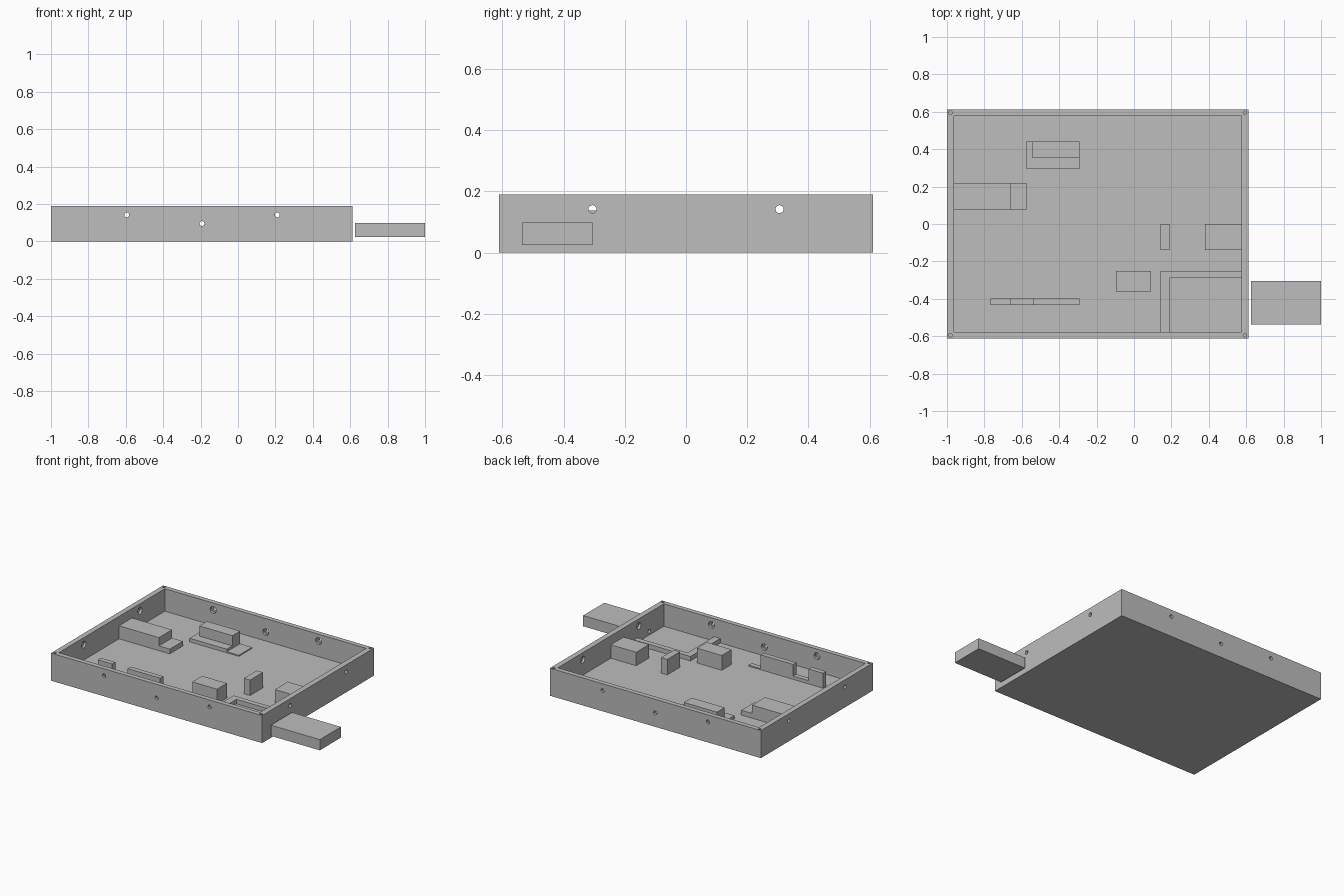
import bpy, bmesh, math
from mathutils import Matrix, Vector

if "Cube" in bpy.data.objects:
    bpy.data.objects.remove(bpy.data.objects["Cube"])

grey = bpy.data.materials.new("mid_grey")
grey.diffuse_color = (0.51, 0.51, 0.51, 1)
grey.use_nodes = True
grey.node_tree.nodes["Principled BSDF"].inputs["Base Color"].default_value = grey.diffuse_color

FLOOR, TOP = 0.035, 0.19
X0, X1, Y0 = -1.0, 0.612, 0.611          # outer walls (y is symmetric)
IX0, IX1, IY = -0.963, 0.574, 0.578      # inner walls


def add_box(bm, x0, x1, y0, y1, z0, z1):
    size = Matrix.Diagonal((x1 - x0, y1 - y0, z1 - z0, 1))
    centre = Vector(((x0 + x1) / 2, (y0 + y1) / 2, (z0 + z1) / 2))
    bmesh.ops.create_cube(bm, size=1, matrix=Matrix.Translation(centre) @ size)


def add_cylinder(bm, centre, axis, radius, length):
    rot = Vector((0, 0, 1)).rotation_difference(Vector(axis)).to_matrix().to_4x4()
    bmesh.ops.create_cone(bm, cap_ends=True, segments=24, radius1=radius, radius2=radius,
                          depth=length, matrix=Matrix.Translation(centre) @ rot)


def finish(name, bm):
    mesh = bpy.data.meshes.new(name)
    bm.to_mesh(mesh)
    bm.free()
    mesh.materials.append(grey)
    obj = bpy.data.objects.new(name, mesh)
    bpy.context.collection.objects.link(obj)
    return obj


def box(name, *bounds):
    bm = bmesh.new()
    add_box(bm, *bounds)
    return finish(name, bm)


def profile_xz(name, points, y0, y1):
    """Extrude an outline in x and z along y."""
    bm = bmesh.new()
    face = bm.faces.new([bm.verts.new((x, y0, z)) for x, z in points])
    out = bmesh.ops.extrude_face_region(bm, geom=[face])
    bmesh.ops.translate(bm, vec=(0, y1 - y0, 0),
                        verts=[v for v in out["geom"] if isinstance(v, bmesh.types.BMVert)])
    bmesh.ops.recalc_face_normals(bm, faces=bm.faces)
    return finish(name, bm)


def cut(target, cutter):
    cutter.hide_render = True
    mod = target.modifiers.new("cut", 'BOOLEAN')
    mod.operation, mod.solver, mod.object = 'DIFFERENCE', 'EXACT', cutter
    bpy.context.view_layer.objects.active = target
    bpy.ops.object.modifier_apply(modifier=mod.name)
    bpy.data.objects.remove(cutter, do_unlink=True)


# open tray
tray = box("tray", X0, X1, -Y0, Y0, 0, TOP)
cut(tray, box("cavity_cutter", IX0, IX1, -IY, IY, FLOOR, TOP + 0.1))

# wall holes with wider recess on the inside, and screw holes in the corners of the rim
holes, recesses = bmesh.new(), bmesh.new()
for s in (-1, 1):
    for x, z in ((-0.595, 0.142), (-0.193, 0.096), (0.21, 0.142)):
        add_cylinder(holes, (x, s * Y0, z), (0, 1, 0), 0.013, 0.1)
        add_cylinder(recesses, (x, s * (IY - 0.004), z), (0, 1, 0), 0.023, 0.04)
    for y in (-0.306, 0.306):
        for outer, inner in ((X0, IX0 + 0.004), (X1, IX1 - 0.004)):
            if s == 1:
                add_cylinder(holes, (outer, y, 0.142), (1, 0, 0), 0.013, 0.1)
                add_cylinder(recesses, (inner, y, 0.142), (1, 0, 0), 0.023, 0.04)
    for x in (-0.981, 0.593):
        add_cylinder(holes, (x, s * 0.595, TOP), (0, 0, 1), 0.009, 0.1)
# small cable hole behind the plug block
add_cylinder(holes, (X1, -0.42, 0.06), (1, 0, 0), 0.013, 0.1)
cut(tray, finish("recess_cutter", recesses))
cut(tray, finish("hole_cutter", holes))

B = FLOOR - 0.005                         # parts sink slightly into the floor

# stepped block against the left wall
profile_xz("left_stepped_block", [(IX0 - 0.005, B), (-0.575, B), (-0.575, 0.068),
           (-0.658, 0.068), (-0.658, 0.125), (IX0 - 0.005, 0.125)], 0.078, 0.22)

# rear block on a low base with a thin tongue
box("rear_base", -0.576, -0.292, 0.295, 0.44, B, 0.06)
box("rear_block", -0.545, -0.292, 0.356, 0.44, 0.055, 0.13)
box("rear_tongue", -0.292, -0.2, 0.295, 0.44, B, 0.043)

# notched low wall near the front, with a thin tongue
profile_xz("front_notched_wall", [(-0.767, B), (-0.292, B), (-0.292, 0.138), (-0.54, 0.138),
           (-0.54, 0.058), (-0.658, 0.058), (-0.658, 0.138), (-0.767, 0.138)], -0.432, -0.398)
box("front_tongue", -0.292, -0.2, -0.432, -0.398, B, 0.043)

# free-standing blocks
box("centre_block", -0.097, 0.092, -0.36, -0.252, B, 0.137)
box("upright_plate", 0.143, 0.19, -0.14, 0.0, B, 0.142)
box("right_wall_block", 0.38, IX1 + 0.005, -0.14, 0.0, B, 0.128)

# low L-shaped divider round the front right corner
bm = bmesh.new()
outline = [(0.143, -IY - 0.005), (0.19, -IY - 0.005), (0.19, -0.288),
           (IX1 + 0.005, -0.288), (IX1 + 0.005, -0.252), (0.143, -0.252)]
face = bm.faces.new([bm.verts.new((x, y, B)) for x, y in outline])
out = bmesh.ops.extrude_face_region(bm, geom=[face])
bmesh.ops.translate(bm, vec=(0, 0, 0.066 - B),
                    verts=[v for v in out["geom"] if isinstance(v, bmesh.types.BMVert)])
bmesh.ops.recalc_face_normals(bm, faces=bm.faces)
finish("corner_divider", bm)

# separate block outside the right wall
box("plug_block", 0.626, 1.0, -0.536, -0.306, 0.025, 0.099)
